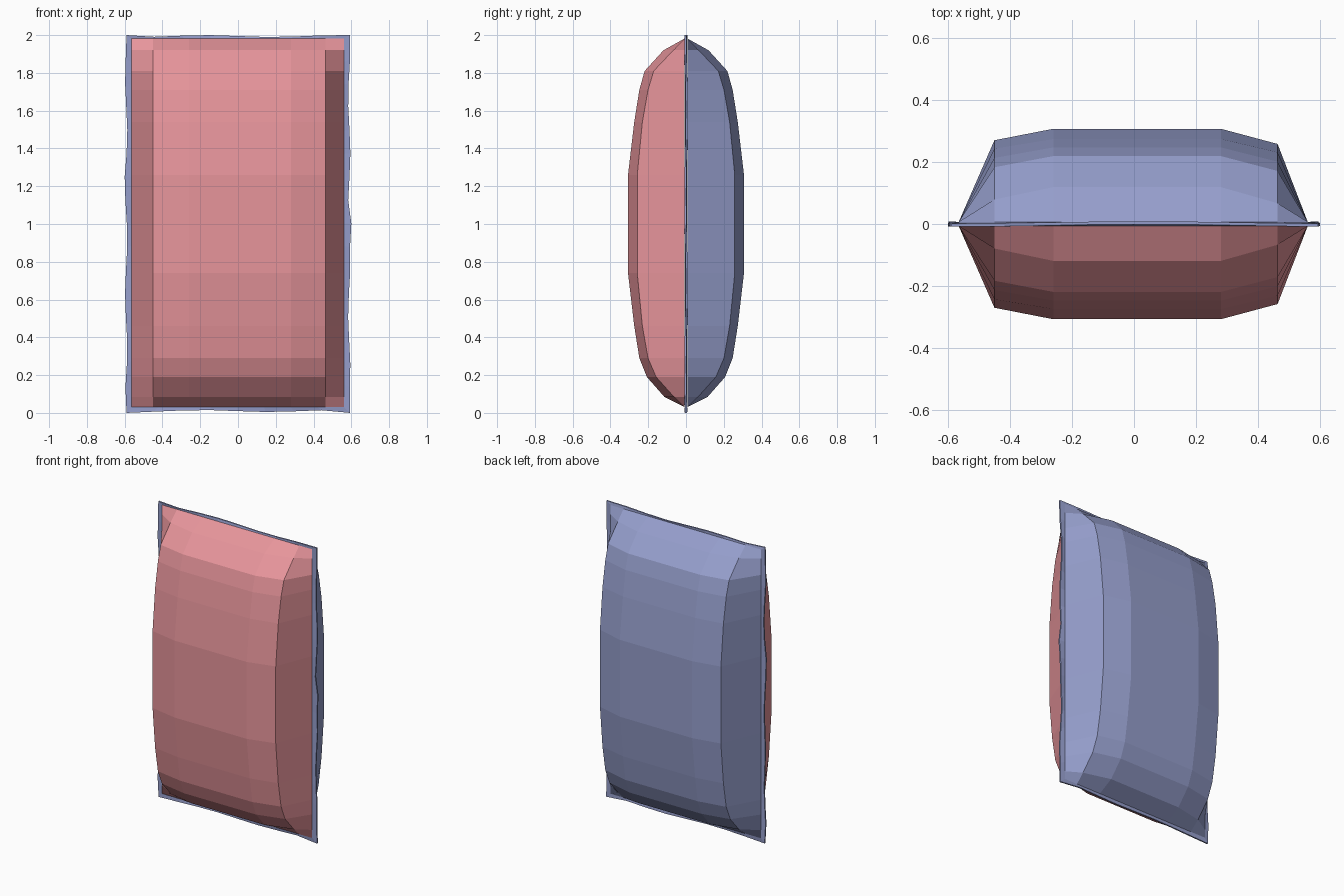
import bpy, bmesh
from math import sin

if "Cube" in bpy.data.objects:
    bpy.data.objects.remove(bpy.data.objects["Cube"])

def material(name, rgb):
    m = bpy.data.materials.new(name)
    m.diffuse_color = (*rgb, 1)
    m.use_nodes = True
    m.node_tree.nodes["Principled BSDF"].inputs["Base Color"].default_value = m.diffuse_color
    return m

RED = material("front_fabric", (0.80, 0.30, 0.33))
BLUE = material("back_fabric", (0.30, 0.34, 0.60))

def finish(bm, name, mat):
    me = bpy.data.meshes.new(name)
    bm.to_mesh(me)
    bm.free()
    me.materials.append(mat)
    ob = bpy.data.objects.new(name, me)
    bpy.context.collection.objects.link(ob)
    return ob

# Height, puff at the middle columns, puff at the side columns
ROWS = [(0.03, 0, 0), (0.085, 0.108, 0.063), (0.19, 0.20, 0.157), (0.29, 0.24, 0.20),
        (0.46, 0.267, 0.23), (0.74, 0.30, 0.257), (1.26, 0.30, 0.257),
        (1.54, 0.267, 0.23), (1.71, 0.24, 0.20), (1.81, 0.212, 0.17),
        (1.92, 0.112, 0.066), (1.982, 0, 0)]
COLS = [-0.565, -0.45, -0.26, 0.28, 0.463, 0.56]

def panel(name, side, mat):
    bm = bmesh.new()
    grid = []
    for z, mid, edge in ROWS:
        puff = [0, edge + 0.006 * (edge > 0), mid, mid, edge - 0.006 * (edge > 0), 0]
        grid.append([bm.verts.new((x, side * (p + 0.007), z)) for x, p in zip(COLS, puff)])
    for a, b in zip(grid, grid[1:]):
        for i in range(len(COLS) - 1):
            q = [a[i], a[i + 1], b[i + 1], b[i]]
            bm.faces.new(q if side < 0 else q[::-1])
    return finish(bm, name, mat)

# Puffed front and back halves
panel("front_panel", -1, RED)
panel("back_panel", 1, BLUE)

# Wavy flat seam flange around the outline
def outline(x0, x1, z0, z1, n, m):
    pts = [(x0 + (x1 - x0) * i / n, z0, 0, -1) for i in range(n)]
    pts += [(x1, z0 + (z1 - z0) * i / m, 1, 0) for i in range(m)]
    pts += [(x1 - (x1 - x0) * i / n, z1, 0, 1) for i in range(n)]
    pts += [(x0, z1 - (z1 - z0) * i / m, -1, 0) for i in range(m)]
    return pts

N, M = 8, 16
inner = outline(-0.562, 0.557, 0.033, 1.979, N, M)
outer = outline(-0.592, 0.589, 0.01, 1.995, N, M)
bm = bmesh.new()
rings = []
for thick in (-0.006, 0.006):
    ri, ro = [], []
    for (xi, zi, _, _), (x, z, nx, nz) in zip(inner, outer):
        w = sin(z * 11 + x * 9)
        ri.append(bm.verts.new((xi, thick, zi)))
        ro.append(bm.verts.new((x + nx * 0.006 * w, thick * 0.8 + 0.004 * sin(z * 7 + x * 5),
                                min(2, max(0, z + nz * 0.005 * w)))))
    rings.append((ri, ro))
(fi, fo), (bi, bo) = rings
for i in range(len(inner)):
    j = (i + 1) % len(inner)
    for a, b in ((fi, fo), (fo, bo), (bo, bi), (bi, fi)):
        bm.faces.new((a[i], b[i], b[j], a[j]))
# Pinched corners: pull the four tips outwards
for ring in (fo, bo):
    for k, z in ((0, 0.0), (N, 0.0), (N + M, 2.0), (2 * N + M, 2.0)):
        ring[k].co.z = z
        ring[k].co.x = 0.594 if ring[k].co.x > 0 else -0.59
# Widest point of each side edge
for ring in (fo, bo):
    for k, x in ((N + M // 2, 0.60), (2 * N + M + 6, -0.60)):
        ring[k].co.x = x
bmesh.ops.recalc_face_normals(bm, faces=bm.faces)
finish(bm, "seam_flange", BLUE)
